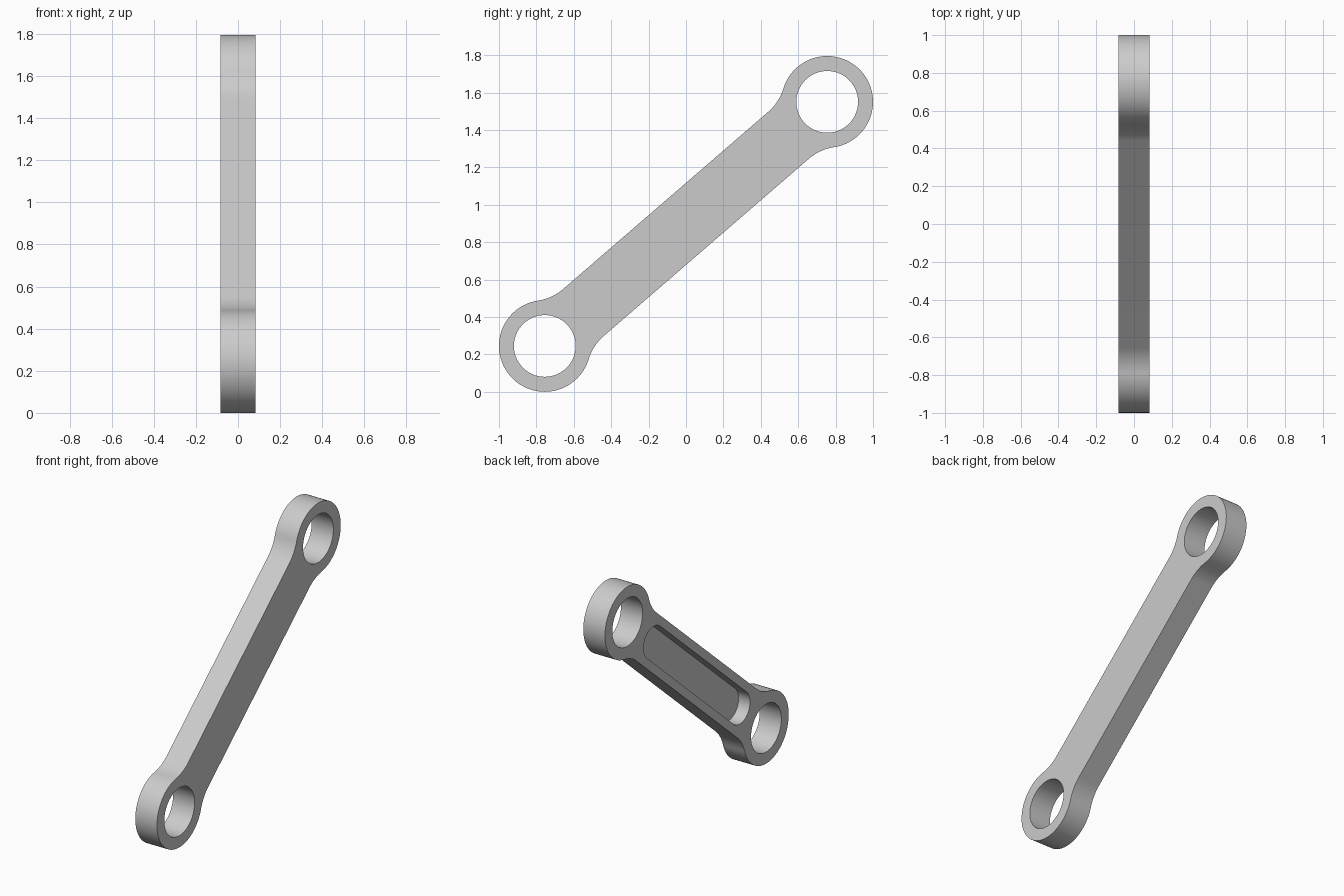
import bpy, bmesh
from math import sin, cos, pi, atan2, acos, hypot, sqrt

old = bpy.data.objects.get("Cube")
if old:
    bpy.data.objects.remove(old, do_unlink=True)

RING_R, HOLE_R, ARM_HALF, FILLET_R = 0.245, 0.165, 0.166, 0.27
HALF_THICK, POCKET_DEPTH, SLOT_R, SLOT_END = 0.0825, 0.087, 0.11, 0.62
END_Y, END_Z, MID_Z = 0.755, 0.6525, 0.8975
TILT = atan2(END_Z, END_Y)
HALF_LEN = hypot(END_Y, END_Z)

grey = bpy.data.materials.new("light_grey_metal")
grey.use_nodes = True
colour = (0.6, 0.6, 0.6, 1)
grey.diffuse_color = colour
grey.node_tree.nodes["Principled BSDF"].inputs["Base Color"].default_value = colour


def arc(cx, cy, r, a0, a1, n):
    """Points on an arc, both ends included."""
    return [(cx + r * cos(a0 + (a1 - a0) * i / n),
             cy + r * sin(a0 + (a1 - a0) * i / n)) for i in range(n + 1)]


def prism(name, profile, x0, x1):
    """Extrude an (along, across) profile through x, tilted along the arm."""
    bm = bmesh.new()
    verts = [bm.verts.new((x0, s * cos(TILT) - v * sin(TILT),
                           MID_Z + s * sin(TILT) + v * cos(TILT)))
             for s, v in profile]
    face = bm.faces.new(verts)
    top = bmesh.ops.extrude_face_region(bm, geom=[face])["geom"]
    bmesh.ops.translate(bm, vec=(x1 - x0, 0, 0),
                        verts=[g for g in top if isinstance(g, bmesh.types.BMVert)])
    bmesh.ops.recalc_face_normals(bm, faces=bm.faces)
    mesh = bpy.data.meshes.new(name)
    bm.to_mesh(mesh)
    bm.free()
    mesh.materials.append(grey)
    obj = bpy.data.objects.new(name, mesh)
    bpy.context.collection.objects.link(obj)
    return obj


# Outline of one end: fillet, ring, fillet; the other end is its half turn
reach = sqrt((RING_R + FILLET_R) ** 2 - (ARM_HALF + FILLET_R) ** 2)
fx, fy = HALF_LEN - reach, ARM_HALF + FILLET_R
a = pi - acos(reach / (RING_R + FILLET_R))
end = arc(fx, -fy, FILLET_R, pi / 2, a - pi / 2 + (pi / 2 - a) + (pi - a), 14)
end += arc(HALF_LEN, 0, RING_R, -a, a, 64)[1:-1]
end += [(s, -v) for s, v in reversed(end[:15])]
link = prism("connecting_link", end + [(-s, -v) for s, v in end],
             -HALF_THICK, HALF_THICK)

# Cutters: a bore through each ring and a blind slot on one side
cutters = [prism("bore_cutter", arc(side * HALF_LEN, 0, HOLE_R, 0, 2 * pi, 64)[:-1],
                 -2 * HALF_THICK, 2 * HALF_THICK) for side in (-1, 1)]
slot = arc(SLOT_END, 0, SLOT_R, -pi / 2, pi / 2, 24)
slot += [(-s, -v) for s, v in slot]
cutters.append(prism("pocket_cutter", slot, -2 * HALF_THICK, POCKET_DEPTH - HALF_THICK))

bpy.ops.object.select_all(action="DESELECT")
bpy.context.view_layer.objects.active = link
link.select_set(True)
for cutter in cutters:
    cutter.hide_render = True
    mod = link.modifiers.new("cut", "BOOLEAN")
    mod.operation, mod.solver, mod.object = "DIFFERENCE", "EXACT", cutter
    bpy.ops.object.modifier_apply(modifier=mod.name)
    bpy.data.objects.remove(cutter, do_unlink=True)

bpy.ops.object.shade_smooth_by_angle(angle=pi / 6)
